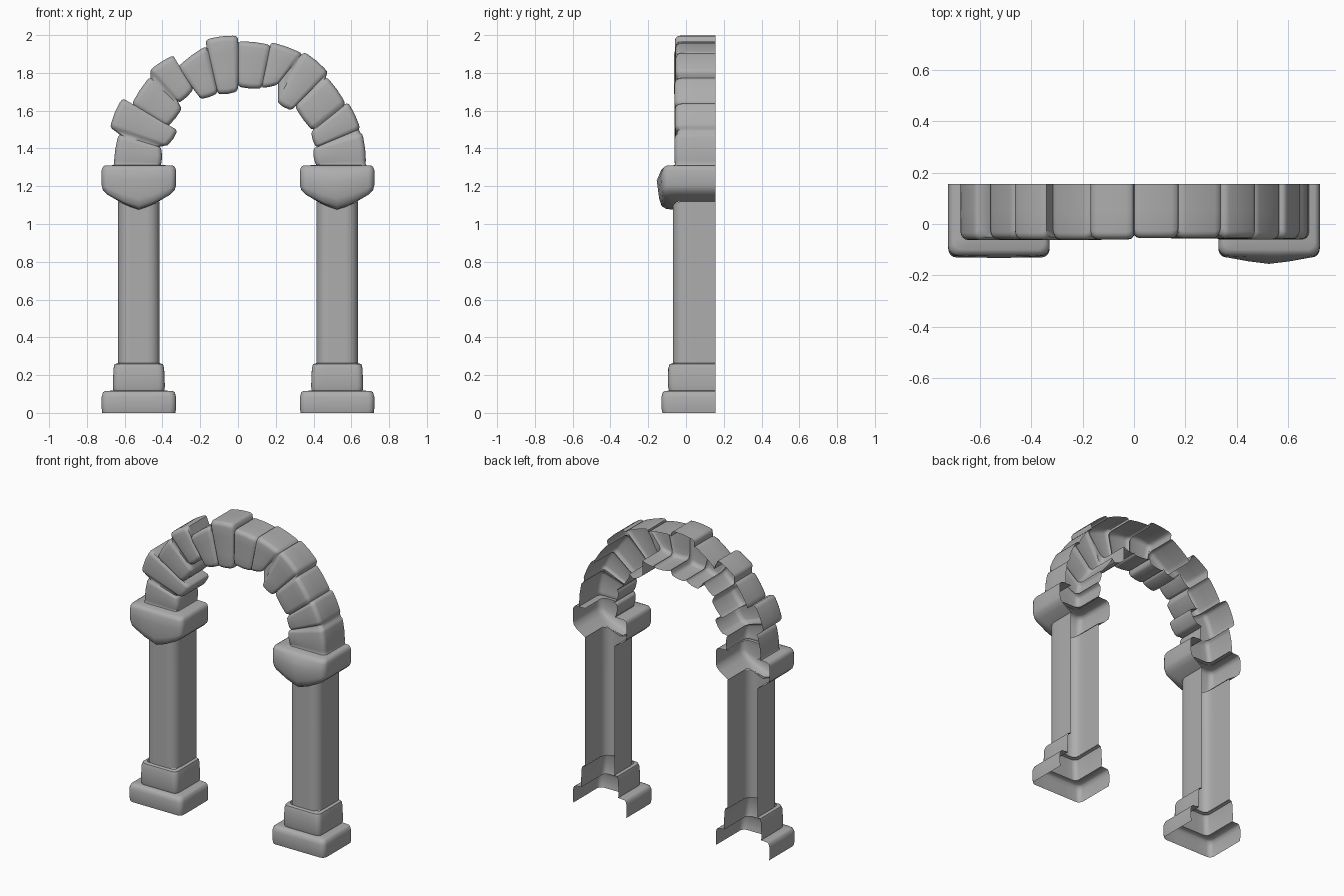
import bpy, bmesh, math, random
from mathutils import Vector

if "Cube" in bpy.data.objects:
    bpy.data.objects.remove(bpy.data.objects["Cube"])

random.seed(4)
BACK = 0.155      # open rear plane of the half-shell
CX = 0.525        # pillar centre

stone = bpy.data.materials.new("grey_stone")
stone.diffuse_color = (0.42, 0.42, 0.42, 1)
stone.use_nodes = True
stone.node_tree.nodes["Principled BSDF"].inputs["Base Color"].default_value = stone.diffuse_color


def ring(o, i, yf, r=0.03, drop=0.0, bulge=0.0):
    """U-shaped section, open at the back: side o -> front -> side i (o, i in xz)."""
    o, i = Vector(o), Vector(i)
    w = (i - o).length
    half = [(0, BACK), (0, (BACK + yf) / 2)]
    for k in range(5):
        a = math.radians(22.5 * k)
        half.append((r * (1 - math.cos(a)), yf + r * (1 - math.sin(a))))
    half.append((max(w * 0.3, r + .005), yf))
    pts = half + [(w * 0.5, yf)] + [(w - s, y) for s, y in reversed(half)]
    out = []
    for s, y in pts:
        p = o.lerp(i, s / w)
        k = 1 - abs(2 * s / w - 1) ** 1.3
        out.append((p.x, y - bulge * k, p.y + drop * k))
    return out


def loft(name, rings):
    bm = bmesh.new()
    rows = [[bm.verts.new(p) for p in rg] for rg in rings]
    for a, b in zip(rows, rows[1:]):
        for k in range(len(a) - 1):
            bm.faces.new((a[k], a[k + 1], b[k + 1], b[k]))
    me = bpy.data.meshes.new(name)
    bm.to_mesh(me)
    bm.free()
    me.materials.append(stone)
    ob = bpy.data.objects.new(name, me)
    bpy.context.collection.objects.link(ob)
    bpy.ops.object.select_all(action='DESELECT')
    ob.select_set(True)
    bpy.context.view_layer.objects.active = ob
    bpy.ops.object.shade_smooth_by_angle(angle=math.radians(50))
    return ob


def pillar_part(name, cx, rows, peak=0.0, r=0.032):
    """rows: half width, front y, side z, centre drop, share of the front peak"""
    loft(name, [ring((cx - hx, z), (cx + hx, z), yf, r, d, peak * b)
                for hx, yf, z, d, b in rows])


# profiles from the ground up
plinth = [(.194, -.125, 0, 0, 0), (.197, -.13, .025, 0, 0), (.197, -.13, .085, 0, 0),
          (.19, -.123, .108, 0, 0), (.18, -.113, .116, 0, 0), (.135, -.09, .118, 0, 0)]
collar = [(.135, -.09, .118, 0, 0), (.138, -.095, .14, 0, 0), (.134, -.094, .235, 0, 0),
          (.128, -.087, .258, 0, 0), (.108, -.068, .264, 0, 0)]
shaft = [(.11, -.07, .262, 0, 0), (.11, -.07, .7, 0, 0), (.11, -.07, 1.12, -.04, 0)]
capital = [(.106, -.06, 1.12, -.045, 0), (.165, -.105, 1.155, -.075, 0),
           (.19, -.12, 1.18, -.085, .3), (.197, -.123, 1.205, -.07, .6),
           (.197, -.123, 1.24, -.01, 1), (.197, -.122, 1.285, 0, .3),
           (.19, -.115, 1.303, 0, 0), (.178, -.1, 1.31, 0, 0), (.108, -.035, 1.312, 0, 0)]

for side, cx, peak in (("left", -CX, .01), ("right", CX, .032)):
    pillar_part(side + "_plinth", cx, plinth)
    pillar_part(side + "_collar", cx, collar)
    pillar_part(side + "_shaft", cx, shaft, r=0.06)
    pillar_part(side + "_capital", cx, capital, peak)

# arch stones, left to right: outer start, outer end, inner start, inner end (x, z)
stones = [
    (-.66, 1.31, -.635, 1.475, -.405, 1.31, -.405, 1.405),
    (-.682, 1.51, -.615, 1.668, -.375, 1.41, -.318, 1.495),
    (-.565, 1.635, -.47, 1.78, -.37, 1.515, -.295, 1.61),
    (-.47, 1.815, -.345, 1.895, -.31, 1.64, -.235, 1.71),
    (-.32, 1.835, -.17, 1.945, -.195, 1.66, -.108, 1.69),
    (-.172, 1.98, -.002, 2.0, -.105, 1.685, -.002, 1.70),
    (.002, 1.97, .173, 1.95, .002, 1.725, .123, 1.715),
    (.175, 1.965, .342, 1.905, .125, 1.72, .205, 1.735),
    (.35, 1.915, .48, 1.805, .205, 1.645, .28, 1.60),
    (.472, 1.78, .572, 1.64, .30, 1.62, .39, 1.495),
    (.585, 1.645, .65, 1.505, .385, 1.485, .412, 1.405),
    (.66, 1.485, .68, 1.31, .397, 1.40, .41, 1.31),
]
rings = []
for n, q in enumerate(stones):
    oa, ob, ia, ib = (Vector(q[k:k + 2]) for k in (0, 2, 4, 6))
    yf = -0.059 + random.uniform(-.004, .005)
    for t, shrink, back in ((0, .045, .012), (.06, .012, .003), (.16, 0, 0), (.5, -.012, 0),
                            (.84, 0, 0), (.94, .012, .003), (1, .045, .012)):
        if (n, t) in ((0, 0), (11, 1)):      # springing stones sit flat on the capitals
            shrink = back = 0
        o, i = oa.lerp(ob, t), ia.lerp(ib, t)
        rings.append(ring(o.lerp(i, shrink), i.lerp(o, shrink), yf + back, 0.028))
loft("arch_stones", rings)
